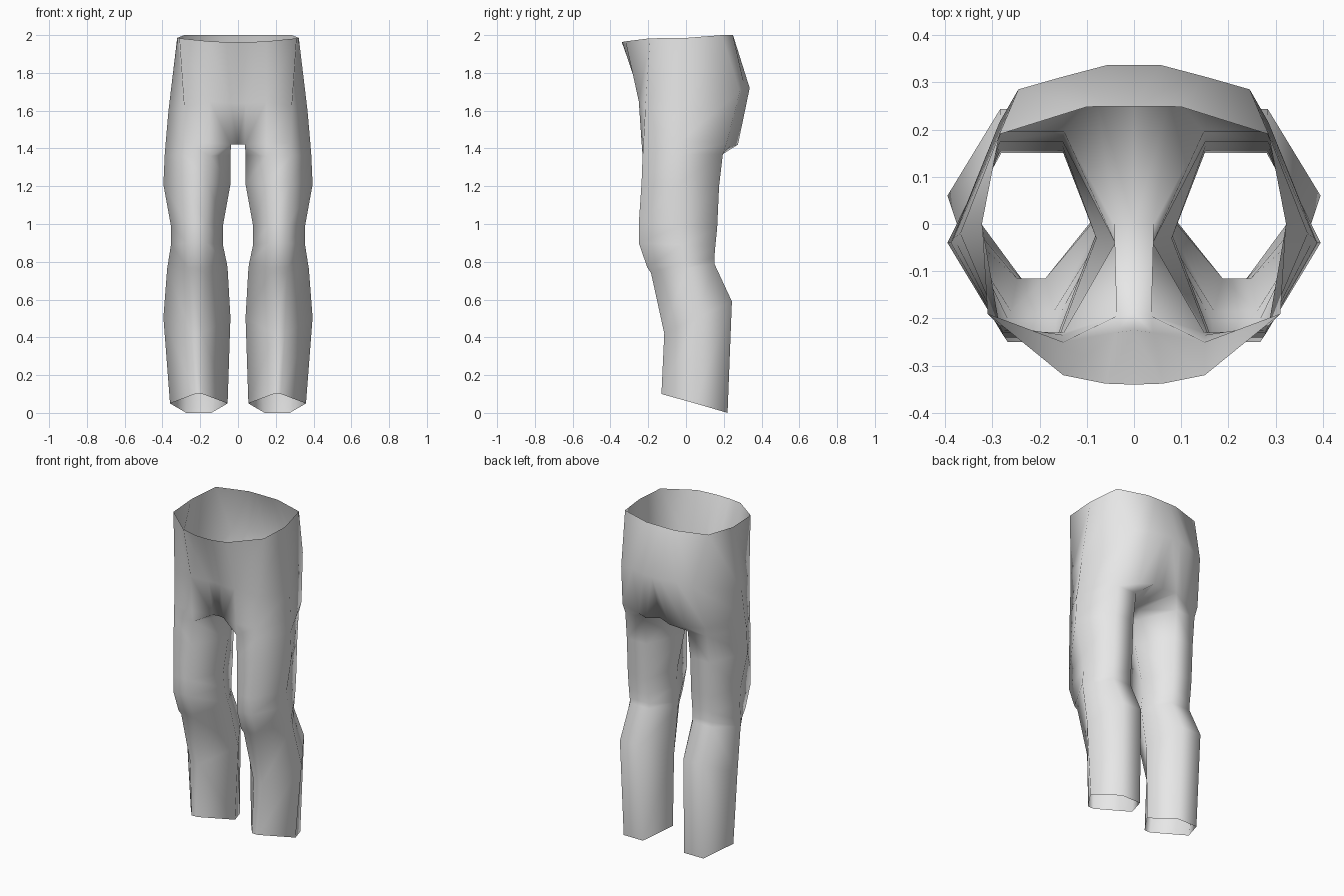
import bpy
import bmesh

# Remove the default cube only
cube = bpy.data.objects.get("Cube")
if cube:
    bpy.data.objects.remove(cube, do_unlink=True)

# Cloth material
cloth = bpy.data.materials.new("grey_cloth")
cloth.use_nodes = True
GREY = (0.8, 0.8, 0.8, 1)
cloth.diffuse_color = GREY
cloth.node_tree.nodes["Principled BSDF"].inputs["Base Color"].default_value = GREY

bm = bmesh.new()


def points(coords):
    return [bm.verts.new(c) for c in coords]


def bridge(low, high, closed=False):
    """Join two rings of equal length with quads."""
    n = len(low)
    for k in range(n if closed else n - 1):
        j = (k + 1) % n
        bm.faces.new((low[k], low[j], high[j], high[k]))


def leg_ring(z_front, z_back, x_in, x_out, y_front, y_side, y_back, front_half):
    """Six-sided leg section: front pair, outer, back pair, inner."""
    cx = (x_in + x_out) / 2
    z_side = (z_front + z_back) / 2
    back_half = 0.066
    return points([
        (cx - front_half, y_front, z_front),
        (cx + front_half, y_front, z_front),
        (x_out, y_side, z_side),
        (cx + back_half, y_back, z_back),
        (cx - back_half, y_back, z_back),
        (x_in, y_side, z_side),
    ])


# Leg sections from hem to upper thigh
LEG = [
    (0.10, 0.00, 0.055, 0.36, -0.13, 0.05, 0.22, 0.02),
    (0.42, 0.59, 0.04, 0.395, -0.115, 0.06, 0.243, 0.03),
    (0.74, 0.79, 0.055, 0.375, -0.185, 0.00, 0.15, 0.045),
    (0.77, 0.82, 0.06, 0.37, -0.205, -0.01, 0.15, 0.05),
    (0.90, 0.88, 0.08, 0.355, -0.25, -0.02, 0.155, 0.05),
    (1.00, 0.98, 0.08, 0.355, -0.25, -0.03, 0.165, 0.05),
    (1.22, 1.20, 0.04, 0.395, -0.235, -0.04, 0.175, 0.06),
    (1.36, 1.37, 0.04, 0.388, -0.23, -0.04, 0.195, 0.065),
]
rings = [leg_ring(*row) for row in LEG]
for low, high in zip(rings, rings[1:]):
    bridge(low, high, closed=True)

# Pelvis sections, each from the front centre round the side to the back centre
seat = points([
    (0, -0.19, 1.42), (0.037, -0.195, 1.42), (0.15, -0.235, 1.43),
    (0.28, -0.225, 1.43), (0.382, -0.03, 1.44), (0.285, 0.215, 1.43),
    (0.16, 0.235, 1.41), (0.08, 0.275, 1.42), (0, 0.25, 1.43)])
hips = points([
    (0, -0.225, 1.64), (0.04, -0.23, 1.64), (0.15, -0.25, 1.65),
    (0.285, -0.215, 1.62), (0.368, -0.02, 1.6), (0.245, 0.285, 1.7),
    (0.15, 0.312, 1.72), (0.055, 0.337, 1.72), (0, 0.337, 1.72)])
waist = points([
    (0, -0.34, 1.963), (0.06, -0.338, 1.963), (0.15, -0.32, 1.967),
    (0.31, -0.19, 1.983), (0.322, 0, 1.985), (0.285, 0.19, 2),
    (0.1, 0.248, 2), (0.05, 0.249, 2), (0, 0.249, 2)])
bridge(seat, hips)
bridge(hips, waist)

# Upper thigh joined to the seat, and the crotch strip
mid_centre, mid = points([(0, 0, 1.42), (0.042, 0, 1.42)])
fi, fo, out, bo, bi, inner = rings[-1]
cf_centre, cf = seat[:2]
cb, cb_centre = seat[-2:]
bridge([fi, fo, out, bo, bi], seat[2:7])
for face in [
    (bi, cb, seat[6]), (bi, inner, mid, cb),
    (inner, fi, cf, mid), (fi, seat[2], cf),
    (cf_centre, mid_centre, mid, cf), (mid_centre, cb_centre, cb, mid),
]:
    bm.faces.new(face)

for f in bm.faces:
    f.smooth = True

mesh = bpy.data.meshes.new("trousers")
bm.to_mesh(mesh)
bm.free()
mesh.materials.append(cloth)
trousers = bpy.data.objects.new("trousers", mesh)
bpy.context.collection.objects.link(trousers)

# Other leg by mirroring across the centre seam
mirror = trousers.modifiers.new("mirror", 'MIRROR')
mirror.use_axis[0] = True
mirror.use_clip = True
mirror.merge_threshold = 0.001
